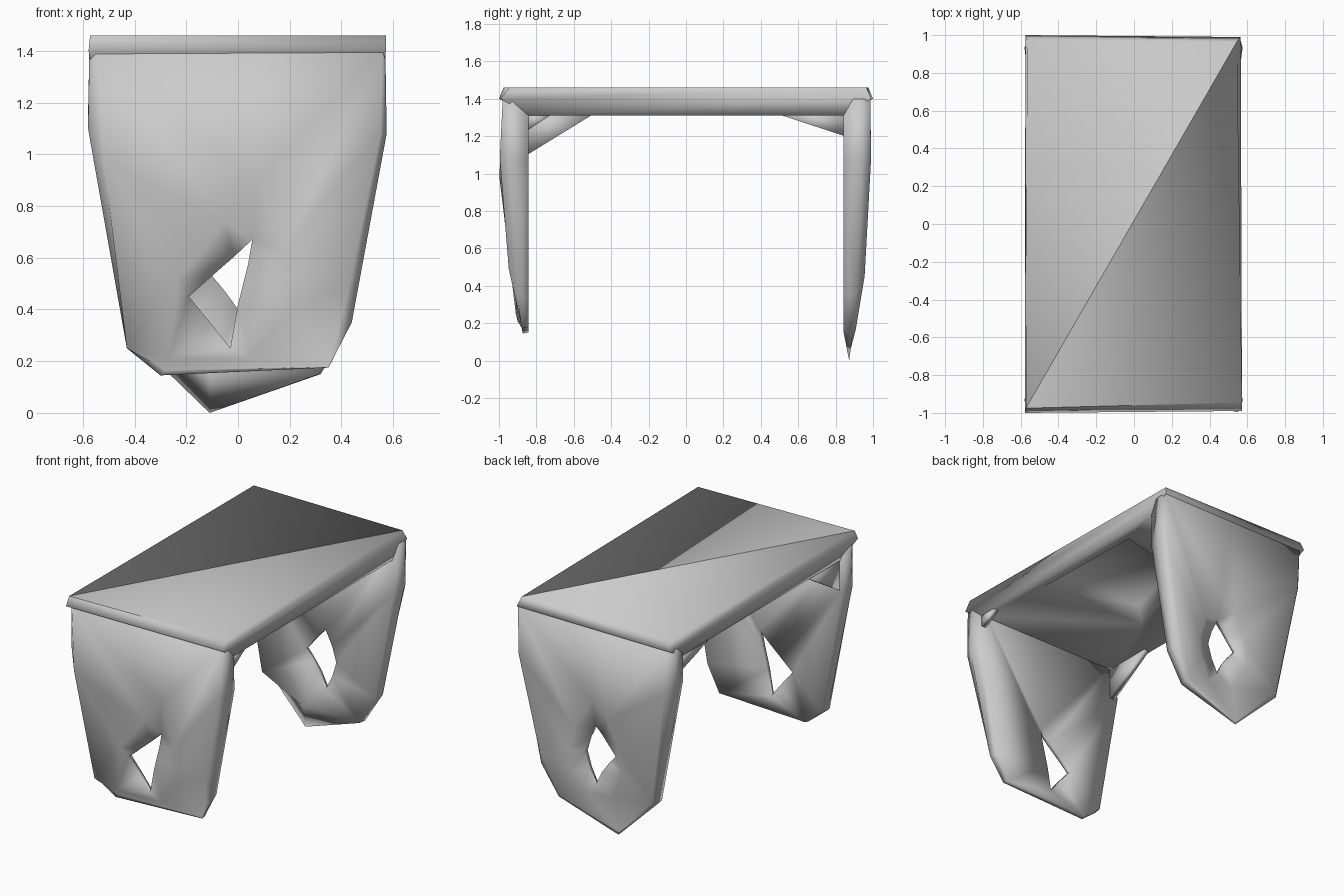
import bpy, bmesh

if "Cube" in bpy.data.objects:
    bpy.data.objects.remove(bpy.data.objects["Cube"])


def finish(name, bm, smooth=True):
    # whole surface is smooth shaded, apart from edges marked sharp
    bmesh.ops.recalc_face_normals(bm, faces=bm.faces)
    for f in bm.faces:
        f.smooth = smooth
    mesh = bpy.data.meshes.new(name)
    bm.to_mesh(mesh)
    bm.free()
    ob = bpy.data.objects.new(name, mesh)
    bpy.context.collection.objects.link(ob)
    return ob


def bridge(bm, a, b):
    n = len(a)
    for i in range(n):
        j = (i + 1) % n
        bm.faces.new((a[i], a[j], b[j], b[i]))


def depth(z, profile):
    # piecewise linear distance from the table centre at a height
    for (z0, d0), (z1, d1) in zip(profile, profile[1:]):
        if z <= z1:
            t = max(0, (z - z0) / (z1 - z0))
            return d0 + (d1 - d0) * t
    return profile[-1][1]


def end_panel(name, side, outline, face, recess, hole, profile):
    # closed ring of loops: side edge, outer face, recess, hole, inner face
    bm = bmesh.new()

    def loop(pts, d):
        return [bm.verts.new((x, side * d(x, z), z)) for x, z in pts]

    def dip_depth(x, z):
        return 0.925 if z > 0.3 else 0.90 if x < -0.2 else 0.885

    edge = loop(outline, lambda x, z: (depth(z, profile) + 0.84) / 2 + 0.02)
    outer = loop(face, lambda x, z: depth(z, profile))
    dip = loop(recess, dip_depth)
    rim = loop(hole, lambda x, z: 0.89)
    back = loop(hole, lambda x, z: 0.858)
    inner = loop([(x * 0.98, max(z, 0.15)) for x, z in outline],
                 lambda x, z: 0.843)
    loops = [edge, outer, dip, rim, back, inner]
    for a, b in zip(loops, loops[1:] + loops[:1]):
        bridge(bm, a, b)
    bmesh.ops.triangulate(bm, faces=bm.faces)
    return finish(name, bm)


# table top: four-cornered slab, creased along one diagonal, hollow below
bm = bmesh.new()
rings = []
for pts in ([(-.25, -.25, 1.42), (.42, -.28, 1.42), (.42, .45, 1.42), (-.1, .3, 1.42)],
            [(-.3, -.28, 1.32), (.48, -.32, 1.32), (.46, .5, 1.32), (-.12, .35, 1.32)],
            [(-.56, -.84, 1.31), (.56, -.84, 1.31), (.56, .84, 1.31), (-.56, .84, 1.31)],
            [(-.578, -1.0, 1.40), (.572, -.99, 1.40), (.565, .99, 1.40), (-.575, 1.0, 1.40)],
            [(-.572, -.975, 1.46), (.572, -.945, 1.46), (.545, .965, 1.46), (-.565, .975, 1.46)]):
    rings.append([bm.verts.new(p) for p in pts])
for a, b in zip(rings, rings[1:]):
    bridge(bm, a, b)
bm.faces.new(rings[0])
t = rings[-1]
bm.faces.new((t[0], t[1], t[2]))
bm.faces.new((t[0], t[2], t[3]))
bm.edges.get((t[0], t[2])).smooth = False
bm.edges.get((t[0], t[1])).smooth = False
for i in (0, 2):
    for a, b in zip(rings[2:], rings[3:]):
        bm.edges.get((a[i], b[i])).smooth = False
finish("table_top", bm)

# front end panel
end_panel(
    "front_end_panel", -1,
    [(-.575, 1.40), (-.58, 1.10), (-.43, .25), (-.30, .145), (.35, .175),
     (.44, .35), (.575, 1.08), (.57, 1.40), (.1, 1.40)],
    [(-.55, 1.40), (-.52, .98), (-.43, .25), (-.28, .165), (.35, .178),
     (.43, .49), (.55, 1.08), (.56, 1.40), (.1, 1.40)],
    [(-.05, .74), (-.14, .62), (-.23, .52), (-.27, .21), (.05, .21),
     (.20, .40), (.18, .50), (.17, .62), (.07, .90)],
    [(-.02, .60), (-.10, .53), (-.19, .45), (-.10, .34), (-.03, .25),
     (.0, .42), (.02, .50), (.04, .58), (.055, .67)],
    [(.15, .865), (.25, .91), (.6, .965), (.87, 1.0), (1.1, .995), (1.4, .98)])

# back end panel
end_panel(
    "back_end_panel", 1,
    [(-.575, 1.40), (-.58, 1.15), (-.42, .30), (-.11, .0), (.32, .15),
     (.44, .35), (.575, 1.08), (.57, 1.40), (.0, 1.40)],
    [(-.55, 1.40), (-.53, 1.1), (-.40, .32), (-.11, .02), (.30, .17),
     (.42, .45), (.55, 1.08), (.56, 1.40), (.0, 1.40)],
    [(-.06, .78), (-.14, .62), (-.17, .45), (-.08, .25), (.12, .23),
     (.22, .36), (.23, .50), (.18, .66), (.05, .88)],
    [(.0, .65), (-.10, .53), (-.05, .47), (.0, .40), (.05, .30),
     (.10, .40), (.13, .50), (.10, .60), (.05, .70)],
    [(.0, .865), (.15, .905), (.6, .98), (1.1, .99), (1.4, .985)])


# corner gussets under the top
def gusset(name, x, side, drop, reach):
    bm = bmesh.new()
    loops = []
    for dx in (-0.02, 0.02):
        loops.append([bm.verts.new((x + dx, side * y, z)) for y, z in
                      ((0.85, 1.32), (0.85, drop), (reach, 1.315))])
    bridge(bm, *loops)
    bm.faces.new(loops[0])
    bm.faces.new(loops[1])
    finish(name, bm)


gusset("front_left_gusset", -0.53, -1, 1.10, 0.50)
gusset("back_left_gusset", -0.53, 1, 1.20, 0.50)
gusset("front_right_gusset", 0.54, -1, 1.23, 0.72)
